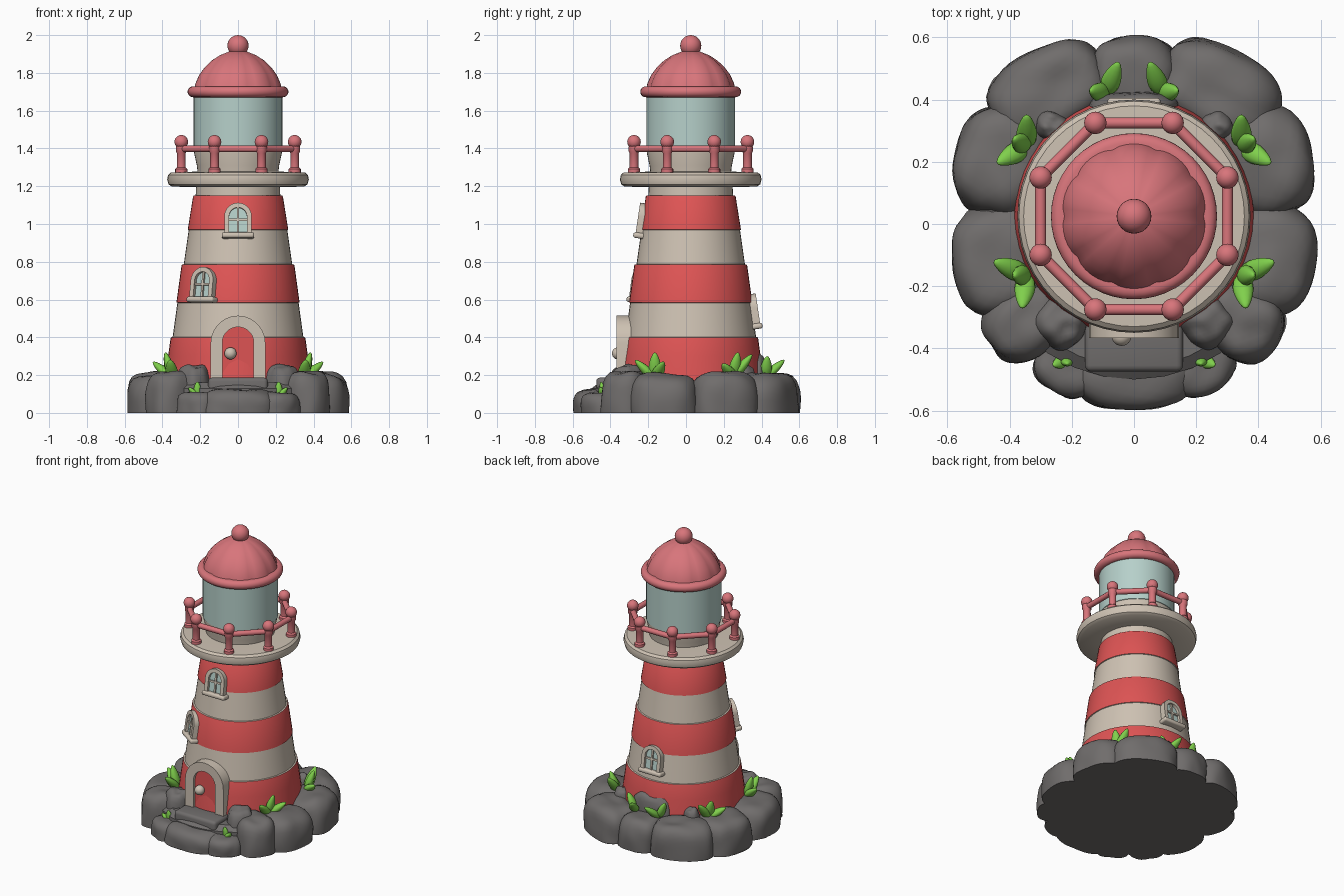
import bpy, bmesh, math
from mathutils import Matrix, Vector, noise

if "Cube" in bpy.data.objects:
    bpy.data.objects.remove(bpy.data.objects["Cube"])

CY = 0.025                      # tower axis is slightly behind the centre
AXIS = Matrix.Translation((0, CY, 0))

def material(name, rgb):
    m = bpy.data.materials.new(name)
    lin = [((c / 255 + 0.055) / 1.055) ** 2.4 for c in rgb]
    m.diffuse_color = (*lin, 1)
    m.use_nodes = True
    m.node_tree.nodes["Principled BSDF"].inputs["Base Color"].default_value = m.diffuse_color
    return m

RED = material("red paint", (222, 84, 84))
CREAM = material("cream stone", (206, 194, 179))
PINK = material("pink metal", (216, 117, 123))
GLASS = material("pale glass", (182, 208, 202))
ROCK = material("grey rock", (112, 109, 108))
GREEN = material("leaf green", (128, 208, 76))

def finish(bm, name, mats, matrix=Matrix(), angle=35):
    bmesh.ops.recalc_face_normals(bm, faces=bm.faces)
    me = bpy.data.meshes.new(name)
    bm.to_mesh(me)
    bm.free()
    for m in mats:
        me.materials.append(m)
    me.shade_smooth()
    me.set_sharp_from_angle(angle=math.radians(angle))
    ob = bpy.data.objects.new(name, me)
    ob.matrix_world = matrix
    bpy.context.collection.objects.link(ob)
    return ob

def lathe(name, profile, mats, n=48, matrix=AXIS, rule=None, flute=None):
    """Spin (radius, z) points about z, capping both ends."""
    bm = bmesh.new()
    rings = []
    for r, z in profile:
        ring = []
        for i in range(n):
            a = 2 * math.pi * i / n
            k = flute(a, z) if flute else 1
            ring.append(bm.verts.new((r * k * math.cos(a), r * k * math.sin(a), z)))
        rings.append(ring)
    for lo, hi in zip(rings, rings[1:]):
        for i in range(n):
            bm.faces.new((lo[i], lo[(i + 1) % n], hi[(i + 1) % n], hi[i]))
    bm.faces.new(rings[0][::-1])
    bm.faces.new(rings[-1])
    if rule:
        for f in bm.faces:
            f.material_index = rule(f.calc_center_median().z)
    return finish(bm, name, mats, matrix)

def soften(bm, width):
    edges = [e for e in bm.edges if len(e.link_faces) == 2 and e.calc_face_angle() > 1]
    bmesh.ops.bevel(bm, geom=edges, offset=width, segments=3, profile=0.5, affect='EDGES')

def box(name, size, loc, mat, matrix=Matrix(), bevel=0.0):
    bm = bmesh.new()
    bmesh.ops.create_cube(bm, size=1, matrix=Matrix.Translation(loc) @ Matrix.Diagonal((*size, 1)))
    if bevel:
        soften(bm, bevel)
    return finish(bm, name, [mat], matrix, 40)

def ball(name, r, loc, mat, matrix=AXIS):
    bm = bmesh.new()
    bmesh.ops.create_uvsphere(bm, u_segments=24, v_segments=14, radius=r)
    return finish(bm, name, [mat], matrix @ Matrix.Translation(loc))

def arch(w, h, n=14):
    """Outline of a round-topped opening, from bottom right to bottom left."""
    pts = [(w, 0)]
    pts += [(w * math.cos(math.pi * i / n), h - w + w * math.sin(math.pi * i / n)) for i in range(n + 1)]
    return pts + [(-w, 0)]

def arch_frame(name, outer, inner, y0, y1, mat, matrix, bevel):
    bm = bmesh.new()
    o, i = arch(*outer), arch(*inner)
    loops = [[bm.verts.new((x, y, z)) for x, z in p] for p, y in ((o, y0), (i, y0), (i, y1), (o, y1))]
    for a, b in zip(loops, loops[1:] + loops[:1]):
        for k in range(len(a) - 1):
            bm.faces.new((a[k], a[k + 1], b[k + 1], b[k]))
    for k in (0, -1):
        bm.faces.new([l[k] for l in loops])
    soften(bm, bevel)
    return finish(bm, name, [mat], matrix, 40)

def arch_plate(name, w, h, y0, y1, mat, matrix):
    bm = bmesh.new()
    front = bm.faces.new([bm.verts.new((x, y0, z)) for x, z in arch(w, h)])
    ext = bmesh.ops.extrude_face_region(bm, geom=[front], use_keep_orig=True)
    bmesh.ops.translate(bm, vec=(0, y1 - y0, 0),
                        verts=[v for v in ext["geom"] if isinstance(v, bmesh.types.BMVert)])
    return finish(bm, name, [mat], matrix)

# Tower with stripes; material chosen by height
stripes = [0.40, 0.585, 0.785, 0.97, 1.15]
tower = [(0.39, 0.12), (0.383, 0.2), (0.37, 0.3), (0.357, 0.395), (0.355, 0.40), (0.346, 0.402),
         (0.321, 0.583), (0.326, 0.585), (0.299, 0.78), (0.296, 0.785), (0.287, 0.787),
         (0.261, 0.968), (0.266, 0.97), (0.238, 1.145), (0.234, 1.15), (0.224, 1.152), (0.221, 1.22)]
lathe("tower", tower, [RED, CREAM], rule=lambda z: sum(z > s for s in stripes) % 2)

# Gallery floor, lantern room and roof
lathe("gallery", [(0.2, 1.195), (0.35, 1.198), (0.368, 1.21), (0.375, 1.235), (0.37, 1.26),
                  (0.355, 1.273), (0.2, 1.278)], [CREAM])
lathe("lantern_base", [(0.212, 1.26), (0.218, 1.31), (0.232, 1.375), (0.232, 1.385)], [CREAM])
lathe("lantern_glass", [(0.228, 1.38), (0.235, 1.384), (0.235, 1.7)], [GLASS])
lathe("roof_rim", [(0.2, 1.672)] + [(0.237 + 0.03 * math.cos(t), 1.7 + 0.029 * math.sin(t))
      for t in [math.radians(d) for d in range(-90, 91, 18)]] + [(0.2, 1.729)], [PINK])
lathe("roof", [(0.236, 1.71), (0.228, 1.745), (0.208, 1.79), (0.178, 1.83), (0.14, 1.866), (0.098, 1.893),
               (0.05, 1.912), (0.01, 1.918)], [PINK], n=60,
      flute=lambda a, z: 0.965 + 0.04 * abs(math.sin(5 * a)) ** 0.6)
ball("roof_finial", 0.056, (0, 0, 1.944), PINK)

# Railing: eight posts with balls, joined by straight rails
RR = 0.325
for k in range(8):
    a = math.radians(22.5 + 45 * k)
    p = Vector((RR * math.cos(a), RR * math.sin(a), 0))
    q = Vector((RR * math.cos(a + math.pi / 4), RR * math.sin(a + math.pi / 4), 0))
    lathe("rail_post", [(0.032, 1.27), (0.032, 1.292), (0.023, 1.3), (0.023, 1.375), (0.029, 1.385),
                        (0.029, 1.41), (0.02, 1.42)], [PINK], 16, AXIS @ Matrix.Translation(p))
    ball("rail_post_ball", 0.036, p + Vector((0, 0, 1.435)), PINK)
    d = q - p
    rot = d.to_track_quat('Z', 'Y').to_matrix().to_4x4()
    lathe("rail", [(0.018, 0), (0.018, d.length)], [PINK], 12,
          AXIS @ Matrix.Translation(p + Vector((0, 0, 1.398))) @ rot)

# Door with arched surround and knob
at_door = Matrix.Translation((0, 0, 0.18))
arch_frame("door_surround", (0.145, 0.335), (0.083, 0.275), -0.367, -0.25, CREAM, at_door, 0.014)
arch_plate("door", 0.09, 0.28, -0.347, -0.26, RED, at_door)
ball("door_knob", 0.032, (-0.04, -0.36, 0.315), CREAM, Matrix())

# Windows: angle round the tower, bottom height, wall radius at mid height
for deg, z, r in ((0, 0.925, 0.256), (-35, 0.585, 0.312), (180, 0.445, 0.332)):
    m = (AXIS @ Matrix.Rotation(math.radians(deg), 4, 'Z') @ Matrix.Translation((0, -r, z + 0.09))
         @ Matrix.Rotation(math.radians(-8.5), 4, 'X') @ Matrix.Translation((0, 0, -0.09)))
    arch_frame("window_frame", (0.072, 0.185), (0.047, 0.16), -0.026, 0.04, CREAM, m, 0.009)
    arch_plate("window_pane", 0.05, 0.163, -0.008, 0.03, GLASS, m)
    box("window_mullion", (0.012, 0.02, 0.15), (0, -0.008, 0.085), CREAM, m)
    box("window_crossbar", (0.095, 0.02, 0.012), (0, -0.008, 0.095), CREAM, m)
    box("window_sill", (0.172, 0.07, 0.03), (0, -0.002, 0.012), CREAM, m, 0.012)

# Rocks: rounded blocks with flat undersides
def rock(name, x, y, sx, sy, top, turn=0, bottom=0.0):
    bm = bmesh.new()
    bmesh.ops.create_icosphere(bm, subdivisions=4, radius=1)
    for v in bm.verts:
        d = v.co.normalized()
        h = (abs(d.x) ** 2.7 + abs(d.y) ** 2.7) ** (1 / 2.7)
        d *= (h ** 4.5 + abs(d.z) ** 4.5) ** (-1 / 4.5)
        d *= 1 + 0.07 * noise.noise(d * 1.6 + Vector((x * 9, y * 9, top * 9)))
        v.co = (d.x * sx, d.y * sy, max(d.z, 0) * (top - bottom))
    m = Matrix.Translation((x, y, bottom)) @ Matrix.Rotation(math.radians(turn), 4, 'Z')
    return finish(bm, name, [ROCK], m, 45)

lathe("rock_base", [(0.5, 0), (0.5, 0.13), (0.46, 0.16)], [ROCK], 32, Matrix())
for s in (1, -1):
    rock("side_back_rock", s * 0.425, 0.2, 0.15, 0.175, 0.215, s * 14)
    rock("side_front_rock", s * 0.425, -0.115, 0.155, 0.18, 0.205, -s * 8)
    rock("front_corner_rock", s * 0.345, -0.31, 0.14, 0.12, 0.215, -s * 35)
    rock("back_corner_rock", s * 0.275, 0.425, 0.2, 0.14, 0.21, -s * 28)
    rock("step_side_rock", s * 0.21, -0.45, 0.11, 0.1, 0.11, s * 30)
    rock("door_side_rock", s * 0.235, -0.315, 0.085, 0.085, 0.25, s * 40)
    rock("small_back_rock", s * 0.265, 0.315, 0.055, 0.05, 0.255, s * 20)
rock("back_rock", 0, 0.475, 0.14, 0.13, 0.2)
rock("back_ledge_rock", 0, 0.375, 0.15, 0.05, 0.305)
rock("front_rock", 0, -0.44, 0.2, 0.16, 0.125)
box("door_step", (0.315, 0.18, 0.1), (0, -0.385, 0.137), ROCK, Matrix(), 0.02)

# Leaves: pointed ellipsoids leaning outward from each tuft
def leaf(root, tip, width):
    bm = bmesh.new()
    bmesh.ops.create_uvsphere(bm, u_segments=12, v_segments=10, radius=1)
    d = tip - root
    for v in bm.verts:
        k = 1 - 0.3 * v.co.z
        v.co = (v.co.x * width * k, v.co.y * width * 0.75 * k, v.co.z * d.length / 2)
    m = Matrix.Translation((root + tip) / 2) @ d.to_track_quat('Z', 'Y').to_matrix().to_4x4()
    finish(bm, "leaf", [GREEN], m, 50)

tufts = [((0.09, 0.42, 0.19), [(0.05, 0.52, 0.28), (0.14, 0.43, 0.30)], 0.03),
         ((0.345, 0.25, 0.19), [(0.345, 0.35, 0.31), (0.385, 0.275, 0.32), (0.44, 0.195, 0.26)], 0.032),
         ((0.345, -0.165, 0.18), [(0.45, -0.12, 0.27), (0.385, -0.165, 0.32), (0.36, -0.27, 0.28)], 0.032),
         ((0.215, -0.435, 0.08), [(0.16, -0.435, 0.125), (0.215, -0.45, 0.165), (0.26, -0.455, 0.135)], 0.021)]
for s in (1, -1):
    for root, tips, w in tufts:
        for t in tips:
            leaf(Vector((s * root[0], *root[1:])), Vector((s * t[0], *t[1:])), w)
